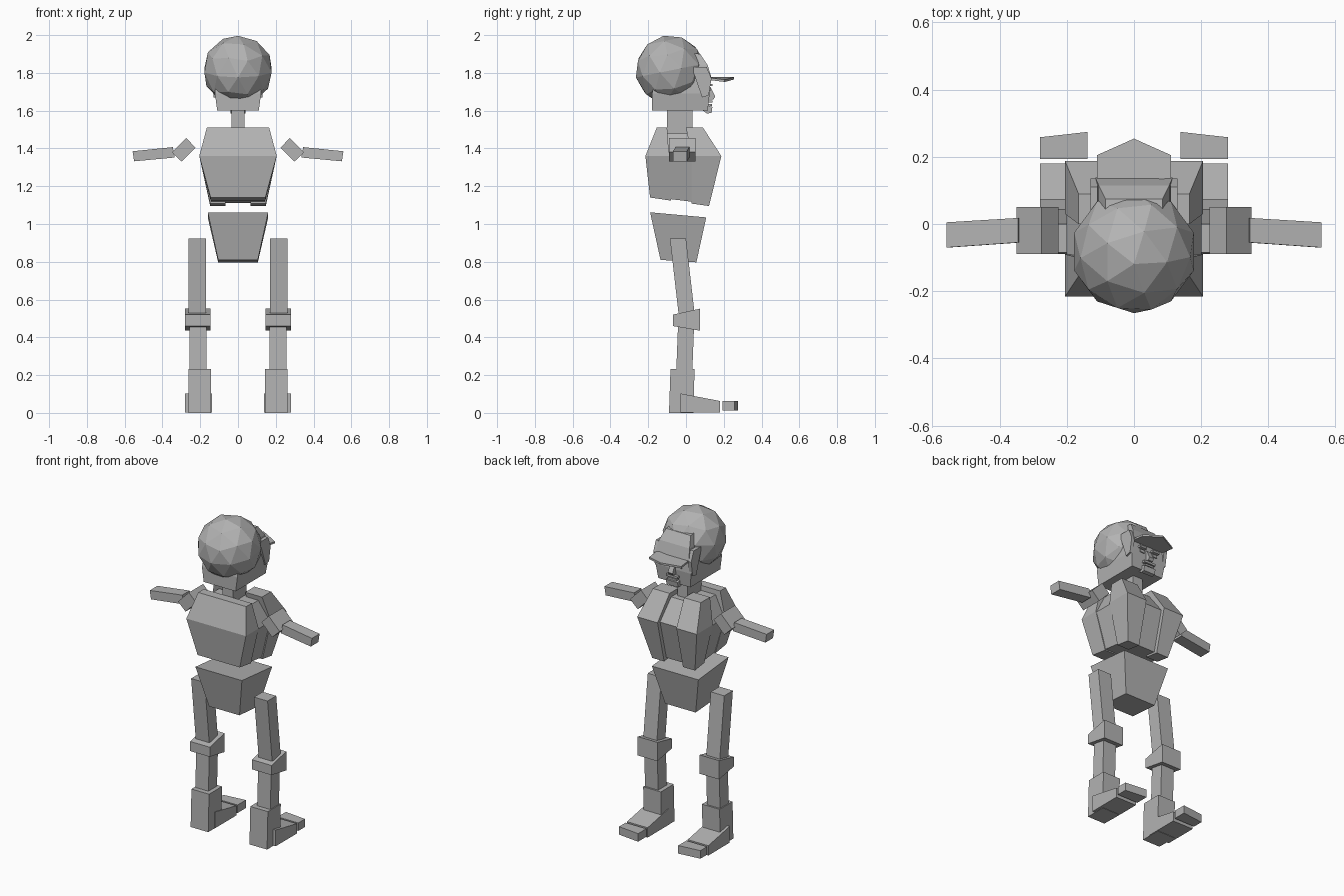
import bpy, bmesh
from mathutils import Matrix

grey = bpy.data.materials.new("plain grey")
grey.diffuse_color = (0.45, 0.45, 0.45, 1)


def add(name, bm):
    bmesh.ops.recalc_face_normals(bm, faces=bm.faces)
    me = bpy.data.meshes.new(name)
    bm.to_mesh(me)
    bm.free()
    me.materials.append(grey)
    ob = bpy.data.objects.new(name, me)
    bpy.context.collection.objects.link(ob)
    return ob


def skin(name, rings):
    """Closed solid through rings with equal point counts."""
    bm = bmesh.new()
    vs = [[bm.verts.new(p) for p in r] for r in rings]
    n = len(rings[0])
    for a, b in zip(vs, vs[1:]):
        for i in range(n):
            j = (i + 1) % n
            bm.faces.new((a[i], a[j], b[j], b[i]))
    bm.faces.new(vs[0])
    bm.faces.new(vs[-1])
    return add(name, bm)


def block(name, sections, side=1):
    """Sections are x0, x1, back y, back z, front y, front z."""
    return skin(name, [[(side * x0, yb, zb), (side * x1, yb, zb),
                        (side * x1, yf, zf), (side * x0, yf, zf)]
                       for x0, x1, yb, zb, yf, zf in sections])


def slab(name, profile, x0, x1, side=1):
    """Side profile (y, z) extended across x."""
    return skin(name, [[(side * x, y, z) for y, z in profile] for x in (x0, x1)])


def box(name, x0, x1, y0, y1, z0, z1, side=1):
    return slab(name, [(y0, z0), (y1, z0), (y1, z1), (y0, z1)], x0, x1, side)


# Faceted helmet, neck and jaw
bm = bmesh.new()
bmesh.ops.create_icosphere(bm, subdivisions=2, radius=0.187,
                           matrix=Matrix.Translation((0, -0.082, 1.813)) @ Matrix.Rotation(0.2, 4, 'X'))
add("helmet", bm)
box("neck", -0.035, 0.035, -0.10, 0.035, 1.48, 1.64)
block("jaw", [(-0.11, 0.11, -0.18, 1.60, 0.115, 1.60),
              (-0.122, 0.122, -0.18, 1.69, 0.125, 1.69),
              (-0.115, 0.115, -0.16, 1.78, 0.115, 1.79)])

# Face
slab("chin", [(0.09, 1.60), (0.11, 1.585), (0.135, 1.588), (0.14, 1.62), (0.10, 1.63)], -0.04, 0.04)
slab("nose", [(0.11, 1.725), (0.13, 1.725), (0.155, 1.675), (0.145, 1.66), (0.11, 1.66)], -0.016, 0.016)
box("upper_lip", -0.04, 0.04, 0.11, 0.14, 1.642, 1.655)
box("lower_lip", -0.03, 0.03, 0.11, 0.138, 1.625, 1.636)

# Cap front and peaked brim
block("cap_front", [(-0.115, 0.115, 0.02, 1.765, 0.138, 1.765),
                    (-0.105, 0.105, 0.00, 1.84, 0.115, 1.84),
                    (-0.085, 0.085, -0.02, 1.91, 0.075, 1.90)])
brim = [(-0.11, 0.10, 1.765), (0.11, 0.10, 1.765), (0.11, 0.205, 1.752),
        (0, 0.254, 1.765), (-0.11, 0.205, 1.752)]
skin("brim", [brim, [(x, y, z + 0.012) for x, y, z in brim]])

# Torso: back plate, narrower core leaving arm openings, split front plates
block("back_plate", [(-0.145, 0.145, -0.19, 1.14, -0.08, 1.124),
                     (-0.205, 0.205, -0.215, 1.36, -0.09, 1.36),
                     (-0.165, 0.165, -0.155, 1.51, -0.10, 1.51)])
block("torso_core", [(-0.142, 0.142, -0.17, 1.142, 0.10, 1.11),
                     (-0.201, 0.201, -0.19, 1.355, 0.162, 1.355),
                     (-0.135, 0.135, -0.13, 1.48, 0.07, 1.48)])
block("pelvis", [(-0.105, 0.105, -0.135, 0.81, 0.055, 0.797),
                 (-0.16, 0.16, -0.19, 1.062, 0.107, 1.035)])

for tag, s in (("left", -1), ("right", 1)):
    # Face and cap details
    box(tag + "_eye", 0.03, 0.06, 0.11, 0.130, 1.705, 1.722, s)
    box(tag + "_brow", 0.022, 0.07, 0.11, 0.140, 1.73, 1.742, s)
    slab(tag + "_cap_flap", [(0.03, 1.83), (0.11, 1.83), (0.135, 1.77), (0.12, 1.68), (0.085, 1.67)],
         0.108, 0.13, s)
    # Front chest plate
    block(tag + "_chest_plate", [(0.065, 0.147, 0.03, 1.108, 0.122, 1.095),
                                 (0.065, 0.205, 0.03, 1.36, 0.187, 1.36),
                                 (0.05, 0.165, 0.00, 1.51, 0.09, 1.51)], s)
    # Arm
    upper = [(0.275, 1.455), (0.225, 1.405), (0.298, 1.33), (0.35, 1.38)]
    skin(tag + "_upper_arm", [[(s * x, y, z) for x, z in upper] for y in (-0.09, 0.05)])
    skin(tag + "_forearm", [
        [(s * 0.335, -0.055, 1.352), (s * 0.335, 0.018, 1.352), (s * 0.345, 0.018, 1.407), (s * 0.345, -0.055, 1.407)],
        [(s * 0.55, -0.07, 1.332), (s * 0.55, 0.005, 1.332), (s * 0.558, 0.005, 1.385), (s * 0.558, -0.07, 1.385)]])
    # Leg
    slab(tag + "_thigh", [(-0.085, 0.922), (0.0, 0.922), (0.045, 0.53), (-0.04, 0.53)], 0.17, 0.263, s)
    slab(tag + "_knee", [(-0.07, 0.52), (0.075, 0.552), (0.075, 0.435), (-0.07, 0.46)], 0.145, 0.28, s)
    slab(tag + "_shin", [(-0.042, 0.47), (0.043, 0.47), (0.033, 0.21), (-0.052, 0.21)], 0.168, 0.258, s)
    slab(tag + "_ankle", [(-0.082, 0.233), (0.045, 0.233), (0.04, 0.0), (-0.09, 0.0)], 0.142, 0.263, s)
    slab(tag + "_foot", [(-0.03, 0.103), (0.18, 0.063), (0.18, 0.002), (-0.03, 0.002)], 0.138, 0.28, s)
    toe = [(0.138, 0.193), (0.28, 0.193), (0.28, 0.258), (0.138, 0.274)]
    skin(tag + "_toe", [[(s * x, y, z) for x, y in toe] for z in (0.012, 0.062)])
